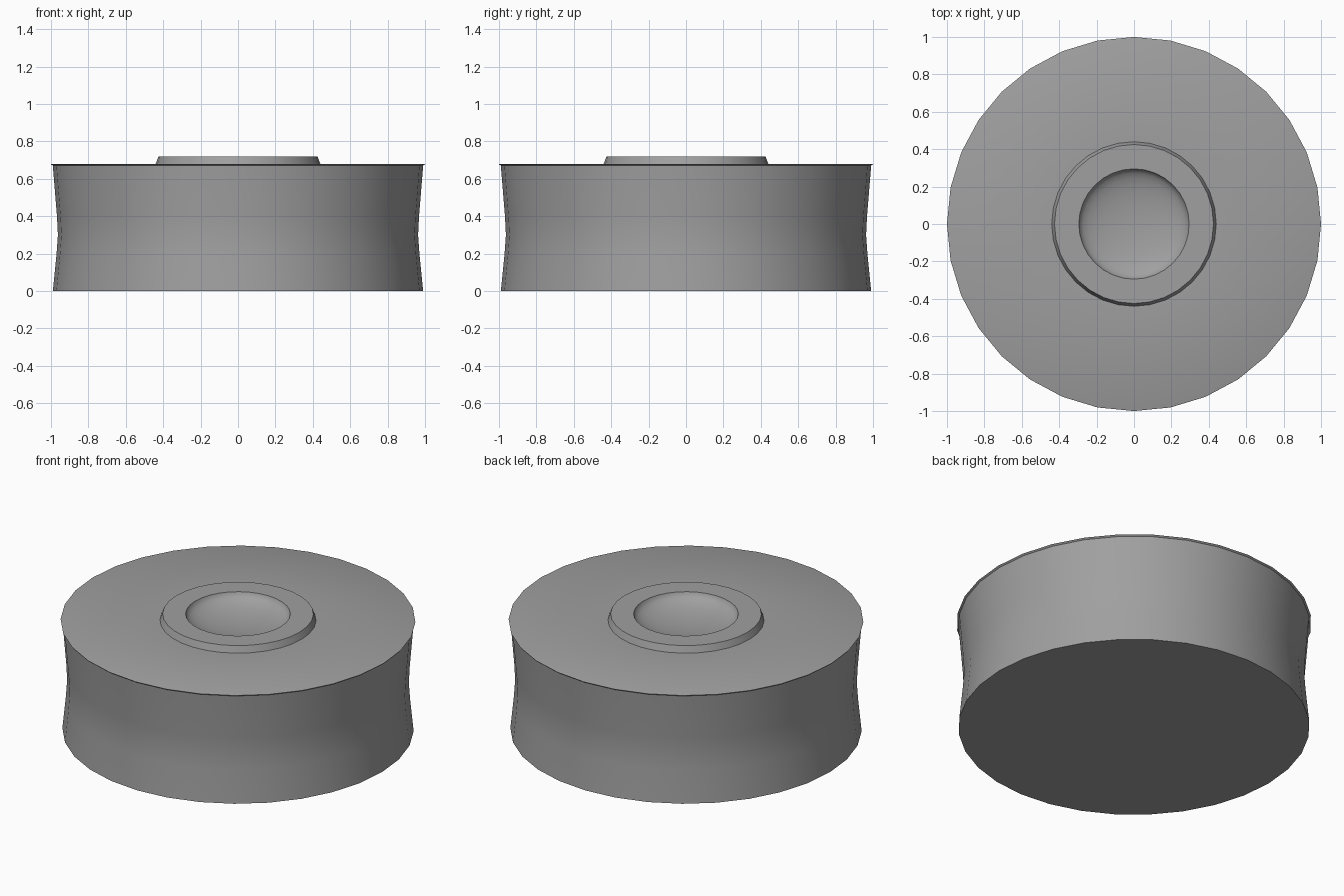
import bpy, bmesh, math

if "Cube" in bpy.data.objects:
    bpy.data.objects.remove(bpy.data.objects["Cube"])

grey = bpy.data.materials.new("mid_grey")
grey.diffuse_color = (0.35, 0.35, 0.35, 1)
grey.use_nodes = True
grey.node_tree.nodes["Principled BSDF"].inputs["Base Color"].default_value = grey.diffuse_color


def lathe(name, profile, sides, angle):
    """Revolve (radius, height) points around z; radius 0 closes to a point."""
    bm = bmesh.new()
    rings = []
    for r, z in profile:
        n = sides if r > 0 else 1
        rings.append([bm.verts.new((r * math.cos(2 * math.pi * i / sides),
                                    r * math.sin(2 * math.pi * i / sides), z)) for i in range(n)])
    for a, b in zip(rings, rings[1:]):
        for i in range(sides):
            j = (i + 1) % sides
            quad = [a[i % len(a)], a[j % len(a)], b[j % len(b)], b[i % len(b)]]
            bm.faces.new(list(dict.fromkeys(quad)))
    bmesh.ops.recalc_face_normals(bm, faces=bm.faces)
    mesh = bpy.data.meshes.new(name)
    bm.to_mesh(mesh)
    bm.free()
    mesh.materials.append(grey)
    ob = bpy.data.objects.new(name, mesh)
    bpy.context.collection.objects.link(ob)
    bpy.ops.object.select_all(action='DESELECT')
    ob.select_set(True)
    bpy.context.view_layer.objects.active = ob
    bpy.ops.object.shade_smooth_by_angle(angle=math.radians(angle))
    return ob


# Waisted drum, raised collar and shallow bowl in one continuous profile
bowl_r, bowl_depth, rim_z = 0.295, 0.08, 0.72
bowl = [(bowl_r * math.cos(t), rim_z - bowl_depth * math.sin(t))
        for t in (math.pi / 2 * k / 8 for k in range(1, 8))]
profile = [(0, 0), (0.99, 0), (0.97, 0.2), (0.963, 0.3), (0.968, 0.4), (0.99, 0.67),
           (1.0, 0.678), (0.995, 0.68), (0.44, 0.68), (0.425, 0.72), (bowl_r, rim_z)]
lathe("drum_with_collar", profile + bowl + [(0, rim_z - bowl_depth)], 32, 30)
